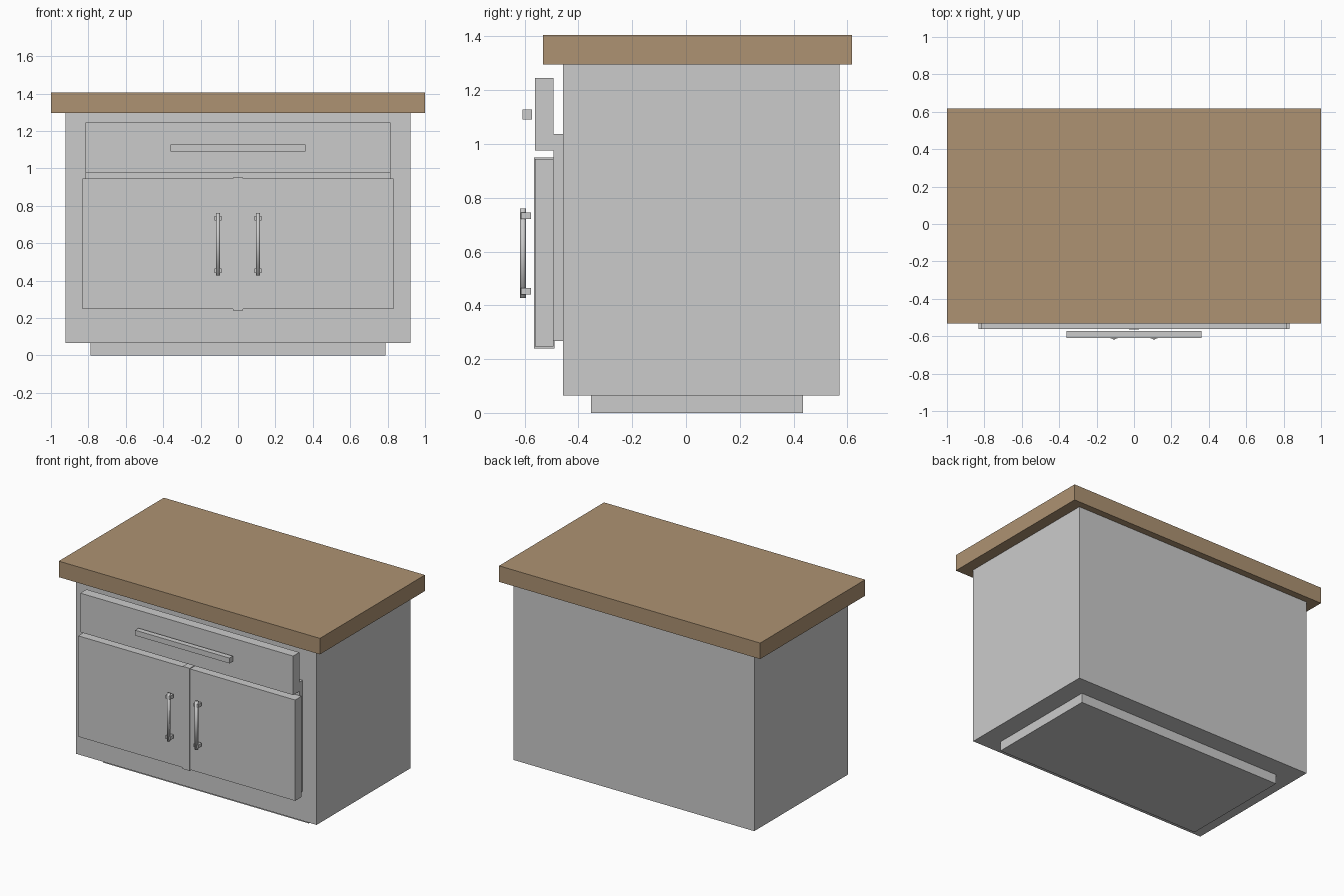
import bpy

if "Cube" in bpy.data.objects:
    bpy.data.objects.remove(bpy.data.objects["Cube"])

wood = bpy.data.materials.new("wood")
wood.diffuse_color = (0.42, 0.29, 0.17, 1)
wood.use_nodes = True
wood.node_tree.nodes["Principled BSDF"].inputs["Base Color"].default_value = wood.diffuse_color


def box(name, x, y, z, mat=None):
    """Box from (min, max) pairs on each axis."""
    bpy.ops.mesh.primitive_cube_add(
        size=1, location=[(a + b) / 2 for a, b in (x, y, z)])
    ob = bpy.context.object
    ob.name = name
    ob.scale = [b - a for a, b in (x, y, z)]
    bpy.ops.object.transform_apply(location=False, rotation=False, scale=True)
    if mat:
        ob.data.materials.append(mat)
    return ob


# Carcass
box("countertop", (-1, 1), (-0.532, 0.617), (1.295, 1.406), wood)
box("cabinet_body", (-0.922, 0.922), (-0.457, 0.57), (0.065, 1.295))
box("plinth", (-0.788, 0.788), (-0.353, 0.435), (0, 0.065))

# Front panels
box("front_backing", (-0.815, 0.815), (-0.493, -0.457), (0.268, 1.038))
box("drawer_front", (-0.815, 0.815), (-0.561, -0.493), (0.975, 1.245))
box("centre_strip", (-0.028, 0.026), (-0.565, -0.489), (0.24, 0.95))
box("drawer_handle", (-0.361, 0.361), (-0.609, -0.572), (1.091, 1.128))

# Doors and their handles
for side, s in (("left", -1), ("right", 1)):
    box(f"{side}_door", sorted((s * 0.02, s * 0.831)), (-0.561, -0.493), (0.247, 0.945))
    cx = s * 0.107
    bpy.ops.mesh.primitive_cylinder_add(
        vertices=8, radius=0.0115, depth=0.333, location=(cx, -0.6065, 0.594))
    bpy.context.object.name = f"{side}_door_handle_bar"
    bpy.ops.object.shade_smooth()
    for level, z in (("lower", 0.453), ("upper", 0.733)):
        box(f"{side}_{level}_handle_post", (cx - 0.018, cx + 0.018),
            (-0.613, -0.576), (z - 0.012, z + 0.012))
